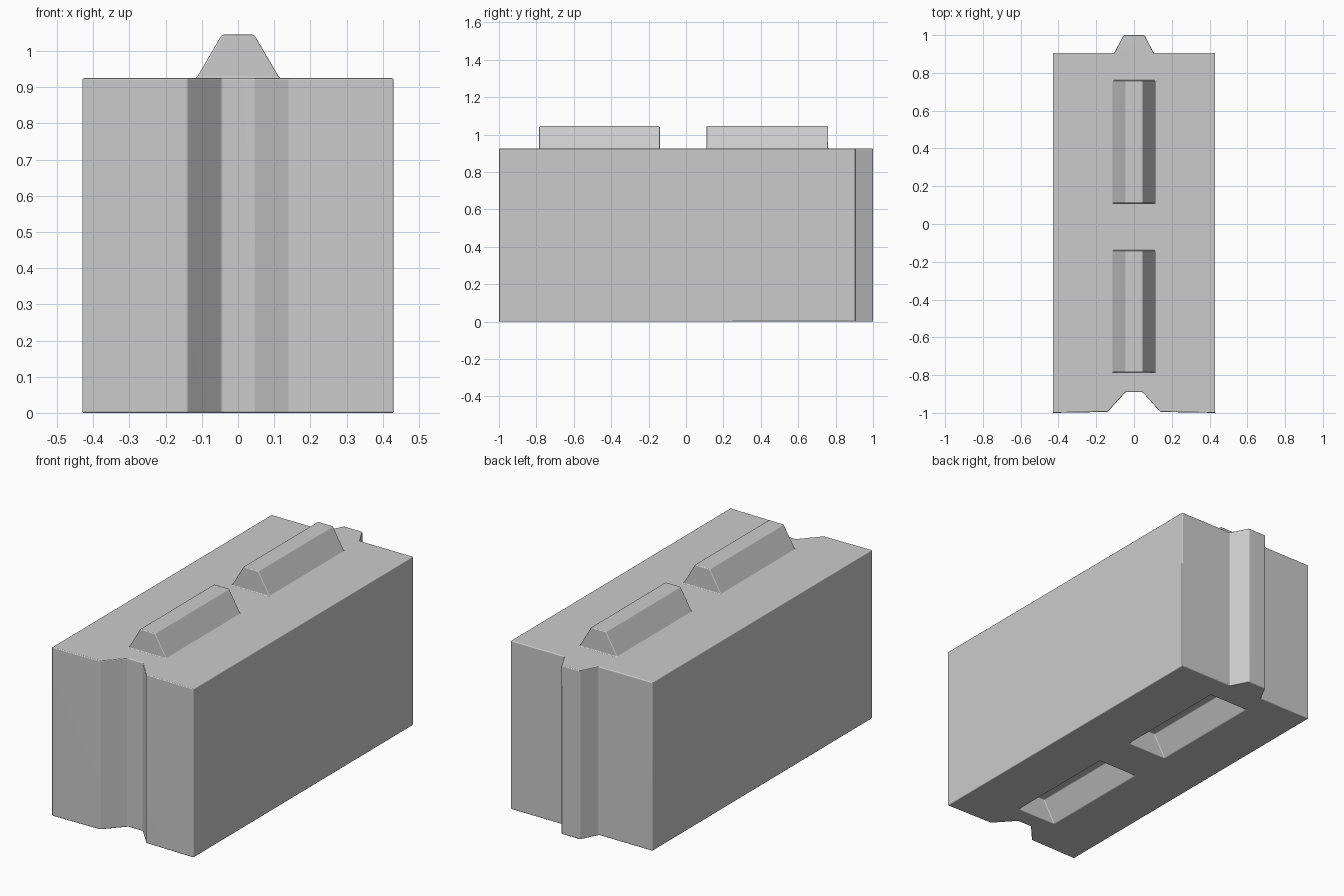
import bpy
import bmesh
from mathutils import Matrix, Vector

start_cube = bpy.data.objects.get("Cube")
if start_cube:
    bpy.data.objects.remove(start_cube, do_unlink=True)

concrete = bpy.data.materials.new("concrete grey")
concrete.use_nodes = True
grey = (0.6, 0.6, 0.6, 1)
concrete.diffuse_color = grey
concrete.node_tree.nodes["Principled BSDF"].inputs["Base Color"].default_value = grey

HEIGHT = 0.925


def prism(name, half_outline, depth, matrix=None):
    """Mirror a right-hand outline across x, then extrude it along its normal."""
    outline = half_outline + [(-x, y) for x, y in reversed(half_outline)]
    bm = bmesh.new()
    face = bm.faces.new([bm.verts.new((x, y, 0)) for x, y in outline])
    extruded = bmesh.ops.extrude_face_region(bm, geom=[face])["geom"]
    moved = [v for v in extruded if isinstance(v, bmesh.types.BMVert)]
    bmesh.ops.translate(bm, verts=moved, vec=Vector((0, 0, depth)))
    if matrix:
        bm.transform(matrix)
    bmesh.ops.recalc_face_normals(bm, faces=bm.faces)
    mesh = bpy.data.meshes.new(name)
    bm.to_mesh(mesh)
    bm.free()
    mesh.materials.append(concrete)
    obj = bpy.data.objects.new(name, mesh)
    bpy.context.collection.objects.link(obj)
    return obj


# Block with a vertical groove in the front and a tongue on the back
block = prism("interlocking_block", [
    (0.045, -0.89), (0.14, -0.995), (0.43, -1), (0.43, 0.905),
    (0.105, 0.905), (0.055, 1)], HEIGHT)


def key(name, y_start, y_end, base, height, sink, grow=0):
    """Trapezoid bar lying along y, sunk a little below its base plane."""
    slope = 0.07 / 0.12
    outline = [(0.115 + grow + slope * sink, -sink), (0.045 + grow, height)]
    lie_down = Matrix(((1, 0, 0, 0), (0, 0, 1, y_start - grow),
                       (0, 1, 0, base), (0, 0, 0, 1)))
    return prism(name, outline, y_end - y_start + 2 * grow, lie_down)


# Raised keys on the top, matching sockets in the underside
helpers = []
for place, y0, y1 in (("front", -0.785, -0.14), ("back", 0.11, 0.76)):
    for part, base, grow, operation in (("key", HEIGHT, 0, "UNION"),
                                        ("socket", 0, 0.005, "DIFFERENCE")):
        bar = key(f"{place}_{part}", y0, y1, base, 0.12, 0.04, grow)
        bar.hide_render = True
        helpers.append(bar)
        boolean = block.modifiers.new(bar.name, "BOOLEAN")
        boolean.operation = operation
        boolean.solver = "EXACT"
        boolean.object = bar

# Soft cast edges and foot fillets
bevel = block.modifiers.new("soft_edges", "BEVEL")
bevel.width = 0.02
bevel.segments = 3
bevel.limit_method = "ANGLE"
bevel.angle_limit = 0.4

bpy.ops.object.select_all(action="DESELECT")
block.select_set(True)
bpy.context.view_layer.objects.active = block
for modifier in list(block.modifiers):
    bpy.ops.object.modifier_apply(modifier=modifier.name)
for bar in helpers:
    bpy.data.objects.remove(bar, do_unlink=True)

bpy.ops.object.shade_smooth_by_angle(angle=0.9)
normals = block.modifiers.new("even_shading", "WEIGHTED_NORMAL")
normals.keep_sharp = True
